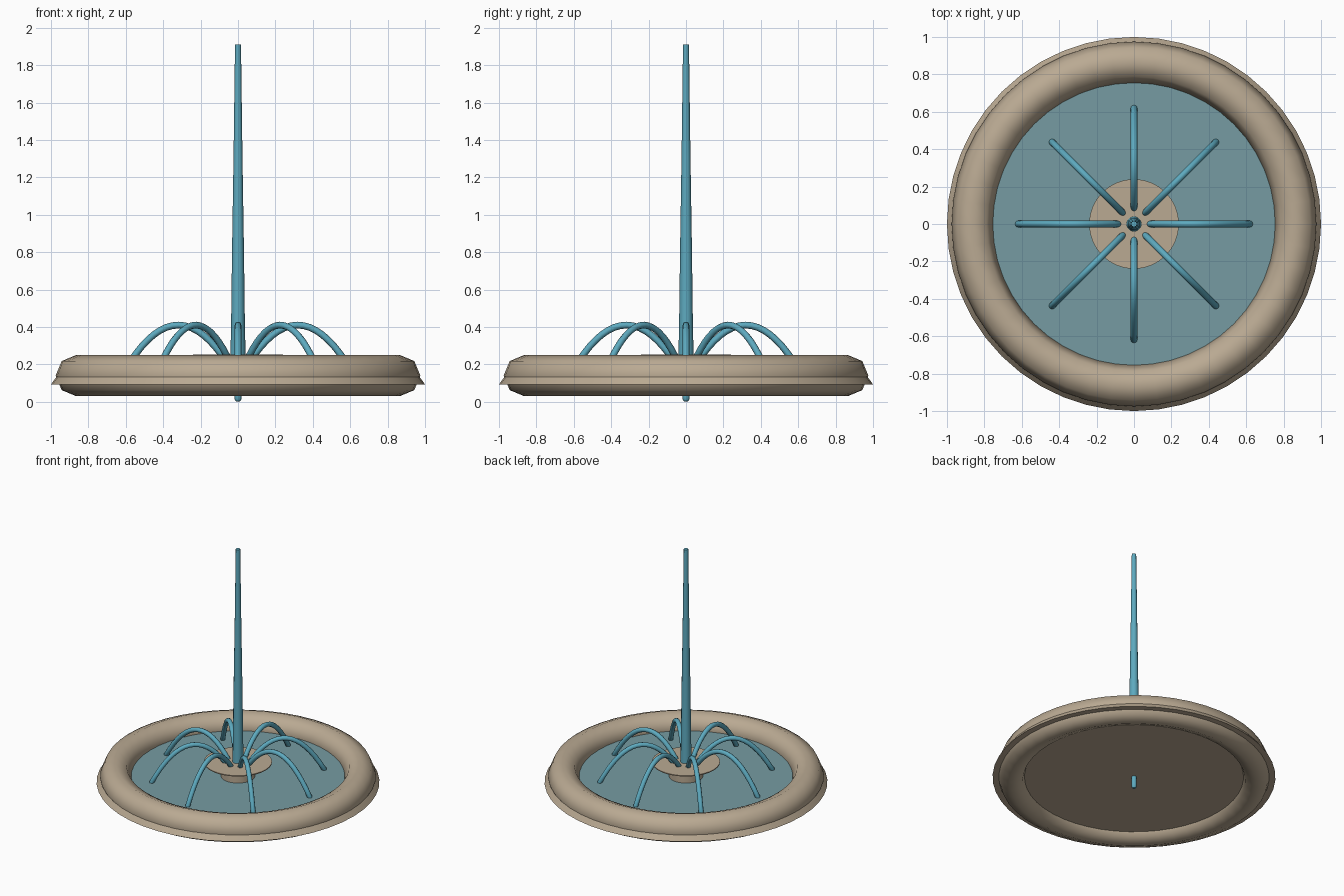
import bpy, bmesh, math
from mathutils import Vector

if "Cube" in bpy.data.objects:
    bpy.data.objects.remove(bpy.data.objects["Cube"])


def material(name, rgb):
    m = bpy.data.materials.new(name)
    m.diffuse_color = (*rgb, 1)
    m.use_nodes = True
    m.node_tree.nodes["Principled BSDF"].inputs["Base Color"].default_value = m.diffuse_color
    return m


stone = material("stone", (0.49, 0.40, 0.29))
water = material("water", (0.18, 0.33, 0.36))
spray = material("spray", (0.11, 0.40, 0.52))


def finish(name, bm, mat, angle=40):
    bmesh.ops.remove_doubles(bm, verts=bm.verts, dist=1e-5)
    bmesh.ops.recalc_face_normals(bm, faces=bm.faces)
    me = bpy.data.meshes.new(name)
    bm.to_mesh(me)
    bm.free()
    ob = bpy.data.objects.new(name, me)
    bpy.context.collection.objects.link(ob)
    me.materials.append(mat)
    bpy.ops.object.select_all(action='DESELECT')
    ob.select_set(True)
    bpy.context.view_layer.objects.active = ob
    bpy.ops.object.shade_smooth_by_angle(angle=math.radians(angle))
    return ob


def lathe(name, profile, sides, mat, closed=False, angle=40):
    bm = bmesh.new()
    vs = [bm.verts.new((r, 0, z)) for r, z in profile]
    edges = [bm.edges.new(p) for p in zip(vs, vs[1:])]
    if closed:
        edges.append(bm.edges.new((vs[-1], vs[0])))
    bmesh.ops.spin(bm, geom=vs + edges, cent=(0, 0, 0), axis=(0, 0, 1),
                   angle=math.tau, steps=sides, use_merge=False)
    return finish(name, bm, mat, angle)


# Rounded stone rim, eight-sided in section
rim = [(0.865 + 0.11 * math.cos(i * math.tau / 8), 0.14 + 0.11 * math.sin(i * math.tau / 8))
       for i in range(8)]
lathe("basin_rim", rim, 48, stone, closed=True, angle=60)

# Basin floor with the flared lip that shows outside the rim
lathe("basin_floor", [(0, 0.093), (1.0, 0.093), (0.93, 0.19), (0.82, 0.125), (0, 0.125)], 48, stone)

# Water surface
lathe("water_surface", [(0, 0.14), (0.765, 0.14)], 48, water)

# Central pedestal with a shallow dish
lathe("pedestal", [(0, 0.12), (0.12, 0.12), (0.12, 0.22), (0.24, 0.247), (0.24, 0.254), (0, 0.254)],
      32, stone)

# Tall tapering jet, with its feed pipe poking out below
lathe("central_jet", [(0, 0.20), (0.042, 0.20), (0.037, 0.40), (0.032, 0.8), (0.024, 1.3),
                      (0.016, 1.91), (0, 1.91)], 12, spray)
lathe("feed_pipe", [(0, 0), (0.012, 0.003), (0.018, 0.014), (0.019, 0.03), (0.02, 0.21), (0, 0.21)],
      12, spray)


def arc_jet(name, turn, steps=16, sides=8, radius=0.018):
    bm = bmesh.new()
    c, s = math.cos(turn), math.sin(turn)
    side = Vector((-s, c, 0))
    rings = []
    # short extra rings at either end round off the caps
    stations = [(0, -0.8, 0.6)] + [(i / steps, 0, 1) for i in range(steps + 1)] + [(1, 0.8, 0.6)]
    for t, push, scale in stations:
        r = 0.08 + 0.54 * t
        z = 0.24 + 0.7685 * t - 0.8685 * t * t
        slope = Vector((0.54, 0.7685 - 1.737 * t)).normalized()
        tangent = Vector((c * slope.x, s * slope.x, slope.y))
        centre = Vector((c * r, s * r, z)) + tangent * push * radius
        up = tangent.cross(side)
        rings.append([bm.verts.new(centre + radius * scale * (
            side * math.cos(a * math.tau / sides) + up * math.sin(a * math.tau / sides)))
            for a in range(sides)])
    for a, b in zip(rings, rings[1:]):
        for i in range(sides):
            j = (i + 1) % sides
            bm.faces.new((a[i], a[j], b[j], b[i]))
    bm.faces.new(rings[0])
    bm.faces.new(rings[-1])
    finish(name, bm, spray, 60)


# Ring of eight arching jets
for k in range(8):
    arc_jet(f"arc_jet_{k + 1}", k * math.tau / 8)
